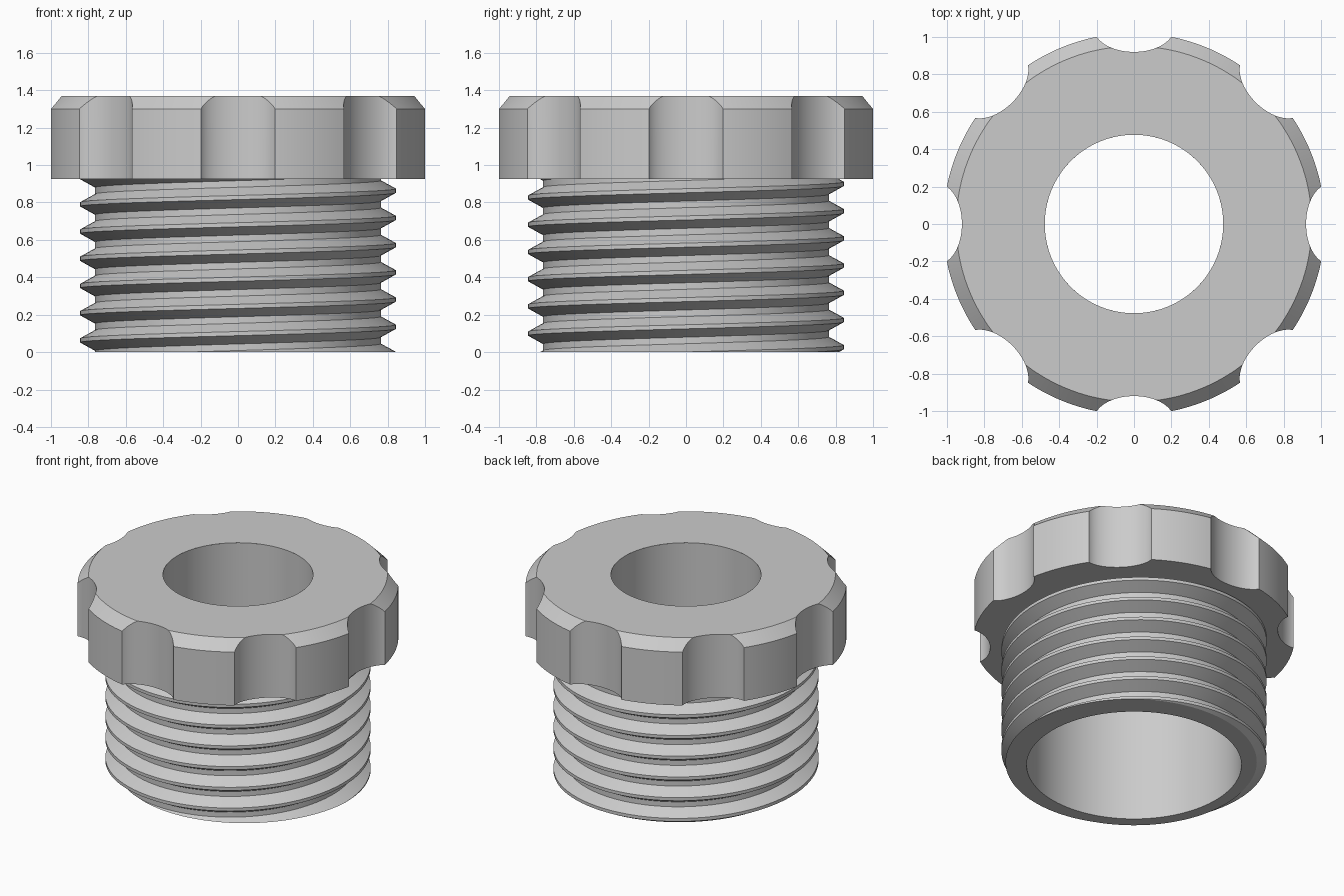
import bpy
import bmesh
from math import asin, atan2, cos, hypot, sin, pi, tau, radians

cube = bpy.data.objects.get("Cube")
if cube:
    bpy.data.objects.remove(cube, do_unlink=True)

grey = bpy.data.materials.new("plain_grey")
grey.use_nodes = True
colour = (0.6, 0.6, 0.6, 1)
grey.diffuse_color = colour
grey.node_tree.nodes["Principled BSDF"].inputs["Base Color"].default_value = colour


def finish(bm, name):
    """Turn a bmesh into a smooth shaded object with crisp edges."""
    bmesh.ops.remove_doubles(bm, verts=bm.verts, dist=1e-5)
    bmesh.ops.recalc_face_normals(bm, faces=bm.faces)
    mesh = bpy.data.meshes.new(name)
    bm.to_mesh(mesh)
    bm.free()
    mesh.materials.append(grey)
    mesh.shade_smooth()
    mesh.set_sharp_from_angle(angle=radians(25))
    obj = bpy.data.objects.new(name, mesh)
    bpy.context.collection.objects.link(obj)
    return obj


# Shared dimensions
CAP_BOTTOM, CAP_TOP, LEDGE = 0.926, 1.37, 0.825
HOLE_R, BORE_R = 0.477, 0.683
CREST_R, ROOT_R = 0.844, 0.764
CHAMFER, NOTCHES = 0.07, 8

# Cap outline: one sector of (angle, radius), an oval notch between two lands
NOTCH_W, NOTCH_H, NOTCH_Y = 0.215, 0.13, 1.05
limit = asin(0.199 / NOTCH_W)
sector = []
for i in range(-16, 17):
    u = limit * i / 16
    x, y = NOTCH_W * sin(u), NOTCH_Y - NOTCH_H * cos(u)
    sector.append((atan2(x, y), hypot(x, y)))
corner, cap_r = sector[-1]
for i in range(1, 12):
    sector.append((corner + (tau / NOTCHES - 2 * corner) * i / 12, cap_r))

# Cap: notched outer shell with a chamfered top rim
bm = bmesh.new()
columns = []
for n in range(NOTCHES):
    for a, r in sector:
        shoulder = min(CAP_TOP, CAP_TOP - CHAMFER + cap_r - r)
        section = [(ROOT_R, CAP_BOTTOM), (r, CAP_BOTTOM), (r, shoulder),
                   (min(r, cap_r - CHAMFER), CAP_TOP), (HOLE_R, CAP_TOP)]
        t = a + n * tau / NOTCHES
        columns.append([bm.verts.new((p * cos(t), p * sin(t), z)) for p, z in section])
for i, col in enumerate(columns):
    prev = columns[i - 1]
    for j in range(1, len(col)):
        bm.faces.new((prev[j - 1], col[j - 1], col[j], prev[j]))
finish(bm, "notched_cap")

# Threaded sleeve: right-handed helical sheet, trimmed at both ends
PITCH, STEPS, TURNS = 0.1455, 128, 11
thread = [(CREST_R, -0.011), (CREST_R, 0.011), (ROOT_R, 0.055), (ROOT_R, 0.09)]

bm = bmesh.new()
rows = []
for i in range(STEPS * TURNS):
    t = tau * i / STEPS
    lift = PITCH * (i / STEPS - 3) - 0.01
    rows.append([bm.verts.new((r * cos(t), r * sin(t), z + lift)) for r, z in thread])
for i in range(len(rows) - STEPS - 1):
    a = rows[i] + [rows[i + STEPS][0]]
    b = rows[i + 1] + [rows[i + STEPS + 1][0]]
    for j in range(len(thread)):
        bm.faces.new((a[j], b[j], b[j + 1], a[j + 1]))
for height, side in ((0, -1), (CAP_BOTTOM, 1)):
    bmesh.ops.bisect_plane(bm, geom=bm.verts[:] + bm.edges[:] + bm.faces[:], dist=1e-6,
                           plane_co=(0, 0, height), plane_no=(0, 0, side), clear_outer=True)

# Bottom rim, wide bore, ledge and narrow hole grown from the lower thread edge
rim = [e for e in bm.edges if e.is_boundary and all(abs(v.co.z) < 1e-4 for v in e.verts)]
for radius, height in ((BORE_R, 0), (BORE_R, LEDGE), (HOLE_R, LEDGE), (HOLE_R, CAP_TOP)):
    grown = bmesh.ops.extrude_edge_only(bm, edges=rim)["geom"]
    rim = [g for g in grown if isinstance(g, bmesh.types.BMEdge)
           and all(v in grown for v in g.verts)]
    for v in (g for g in grown if isinstance(g, bmesh.types.BMVert)):
        scale = radius / hypot(v.co.x, v.co.y)
        v.co = (v.co.x * scale, v.co.y * scale, height)
finish(bm, "threaded_sleeve")
